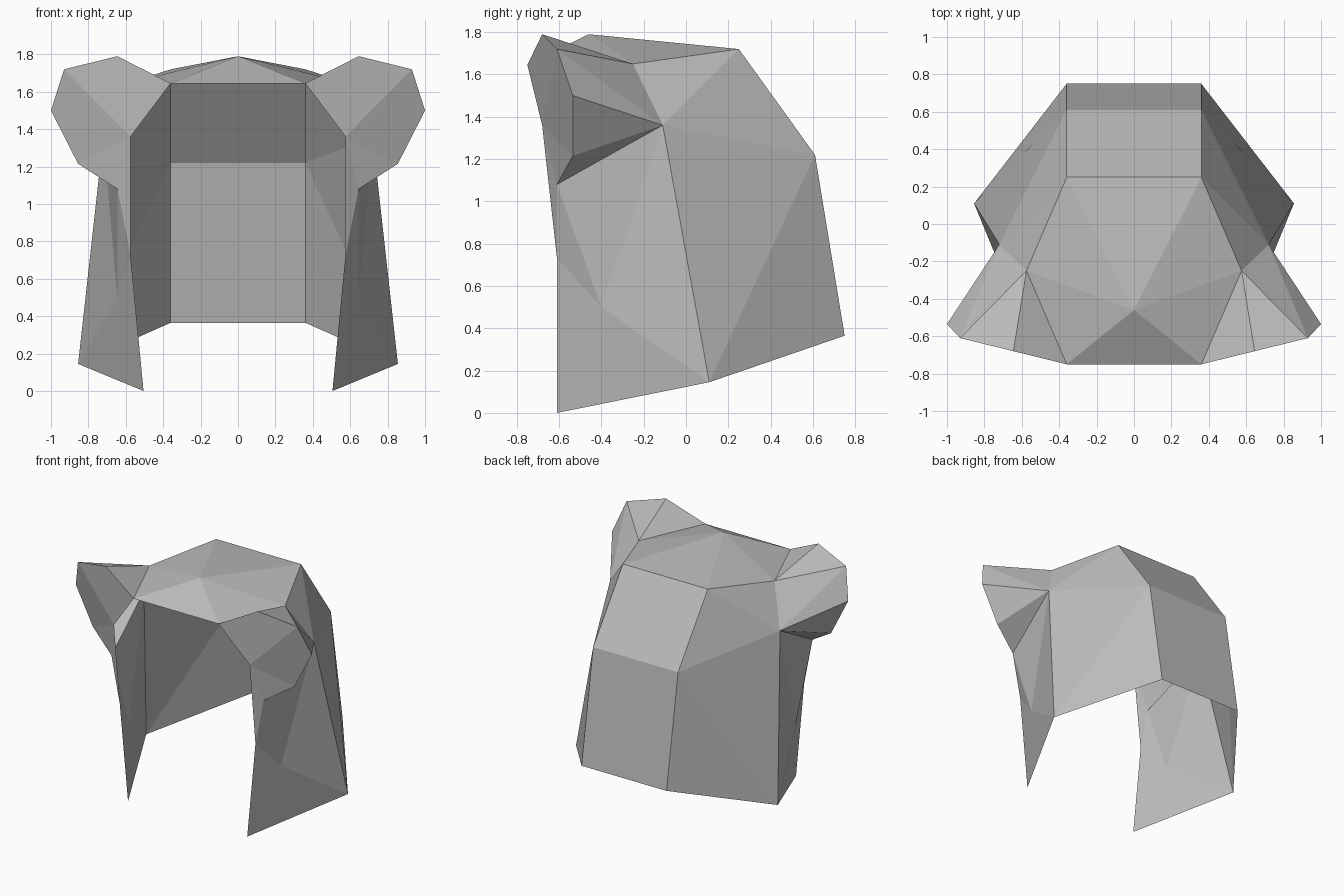
import bpy, bmesh
from mathutils import Vector

cube = bpy.data.objects.get("Cube")
if cube:
    bpy.data.objects.remove(cube, do_unlink=True)

# One flat grey for the whole shell
grey = bpy.data.materials.new("soft_grey")
grey.use_nodes = True
tone = (0.5, 0.5, 0.5, 1)
grey.diffuse_color = tone
grey.node_tree.nodes["Principled BSDF"].inputs["Base Color"].default_value = tone

# Corner points of the +x half; a lower-case letter is the mirrored corner
corners = {
    "A": (0, -0.46, 1.79),       # crown
    "B": (0.36, 0.25, 1.72),     # back of the top
    "C": (0.36, 0.61, 1.22),     # back, middle
    "D": (0.36, 0.75, 0.365),    # back hem
    "E": (0.855, 0.11, 0.145),   # side hem
    "F": (0.505, -0.61, 0),      # front tip
    "G": (0.575, -0.25, 1.65),   # ear root, top
    "H": (0.72, -0.11, 1.36),    # ear root, rear
    "I": (0.645, -0.4, 0.5),     # cheek
    "J": (0.645, -0.61, 1.08),   # ear root, bottom
    "K": (0.575, -0.61, 0.73),   # front edge
    "L": (0.36, -0.75, 1.645),   # brow corner
    "M": (1, -0.535, 1.5),       # ear rim, outer
    "N": (0.855, -0.535, 1.215), # ear rim, lower
    "P": (0.93, -0.61, 1.72),    # ear rim, upper
    "Q": (0.645, -0.68, 1.79),   # ear rim, top
    "R": (0.575, -0.68, 1.36),   # ear rim, inner
}


def point(letter):
    x, y, z = corners[letter.upper()]
    return Vector((-x if letter.islower() else x, y, z))


def mirrored(faces):
    return [f.lower().replace("a", "A") for f in faces]


def build(name, faces, inside):
    """Make an open shell whose faces all look away from the inside point."""
    bm = bmesh.new()
    verts = {c: bm.verts.new(point(c)) for c in sorted(set("".join(faces)))}
    for f in faces:
        face = bm.faces.new([verts[c] for c in f])
        face.normal_update()
        if face.normal.dot(face.calc_center_median() - Vector(inside)) < 0:
            face.normal_flip()
    mesh = bpy.data.meshes.new(name)
    bm.to_mesh(mesh)
    bm.free()
    mesh.materials.append(grey)
    obj = bpy.data.objects.new(name, mesh)
    bpy.context.collection.objects.link(obj)


# Hood: centre panels, then side panels mirrored
centre = ["ALl", "ABb", "BCcb", "CDdc"]
side = ["ALG", "AGB", "BGH", "BHC", "CHE", "CED",
        "HJI", "HIE", "JKI", "RKJ", "KFEI"]
build("hood", centre + side + mirrored(side), (0, 0, 0.9))

# Ears: front panels, then the panels that taper back to the hood
ear = ["LQPR", "PMNR", "NJR", "LQG", "QPG", "GPH", "PMH", "MNH", "NJH"]
build("left_ear", ear, (0.7, -0.45, 1.4))
build("right_ear", mirrored(ear), (-0.7, -0.45, 1.4))
